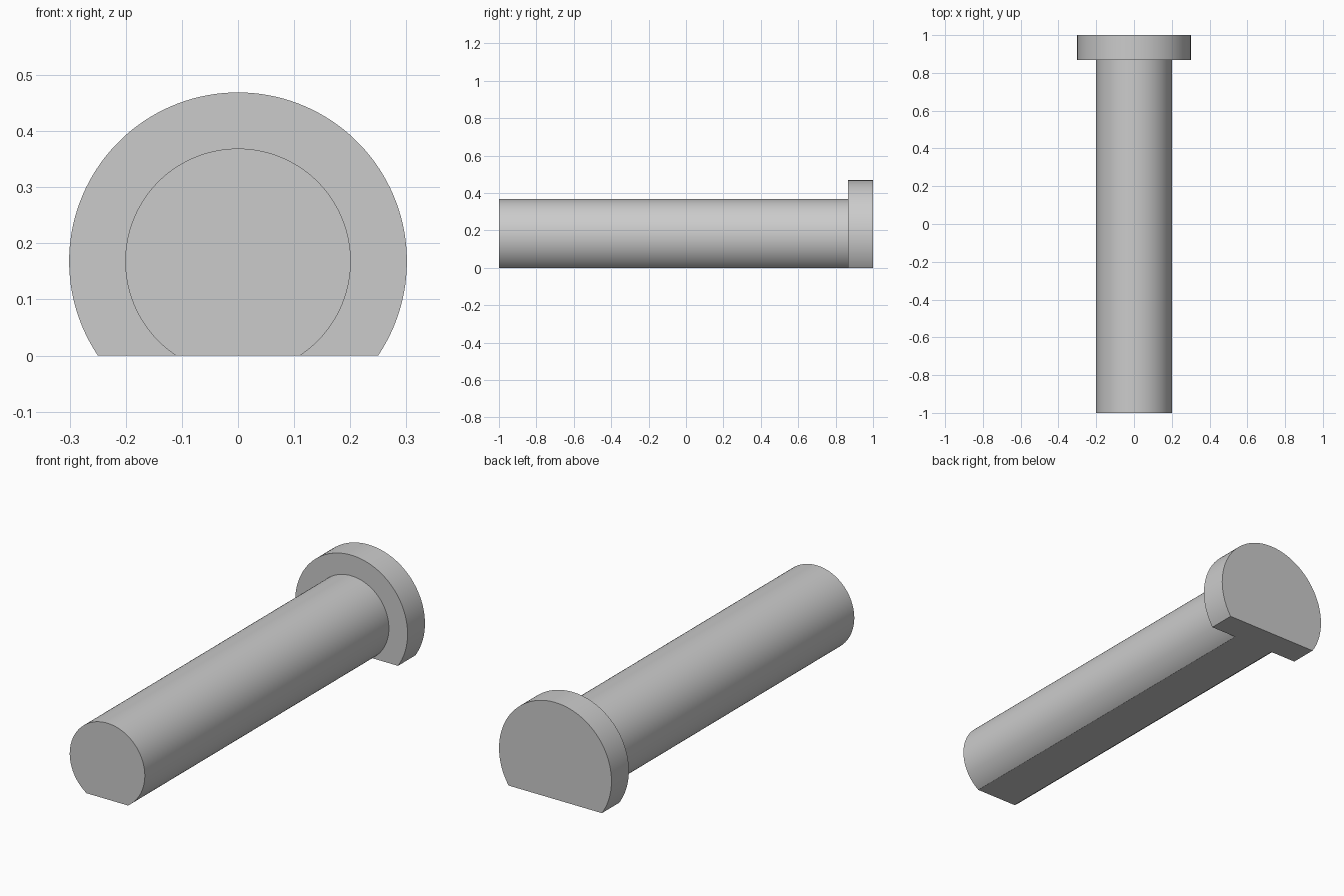
import bpy
import bmesh
import math

cube = bpy.data.objects.get("Cube")
if cube:
    bpy.data.objects.remove(cube, do_unlink=True)

AXIS_Z = 0.168      # height of the pin axis above the flat underside
SEGMENTS = 96

# Plain grey finish
grey = bpy.data.materials.new("plain_grey")
grey.use_nodes = True
colour = (0.6, 0.6, 0.6, 1.0)
grey.diffuse_color = colour
grey.node_tree.nodes["Principled BSDF"].inputs["Base Color"].default_value = colour


def flat_bottom_cylinder(name, radius, y_front, y_back):
    """Cylinder along y with its underside cut flat at z = 0."""
    start = -math.asin(AXIS_Z / radius)
    sweep = math.pi - 2 * start
    bm = bmesh.new()
    profile = []
    for i in range(SEGMENTS + 1):
        a = start + sweep * i / SEGMENTS
        z = max(0.0, AXIS_Z + radius * math.sin(a))
        profile.append(bm.verts.new((radius * math.cos(a), y_front, z)))
    face = bm.faces.new(profile)
    result = bmesh.ops.extrude_face_region(bm, geom=[face], use_keep_orig=True)
    moved = [v for v in result["geom"] if isinstance(v, bmesh.types.BMVert)]
    bmesh.ops.translate(bm, verts=moved, vec=(0, y_back - y_front, 0))
    bmesh.ops.recalc_face_normals(bm, faces=bm.faces)

    mesh = bpy.data.meshes.new(name)
    bm.to_mesh(mesh)
    bm.free()
    mesh.materials.append(grey)
    obj = bpy.data.objects.new(name, mesh)
    bpy.context.collection.objects.link(obj)
    bpy.ops.object.select_all(action="DESELECT")
    obj.select_set(True)
    bpy.context.view_layer.objects.active = obj
    bpy.ops.object.shade_smooth_by_angle(angle=math.radians(30))
    return obj


# Long shaft and the wider head at the back
flat_bottom_cylinder("shaft", 0.201, -1.0, 0.867)
flat_bottom_cylinder("head", 0.301, 0.867, 1.0)
